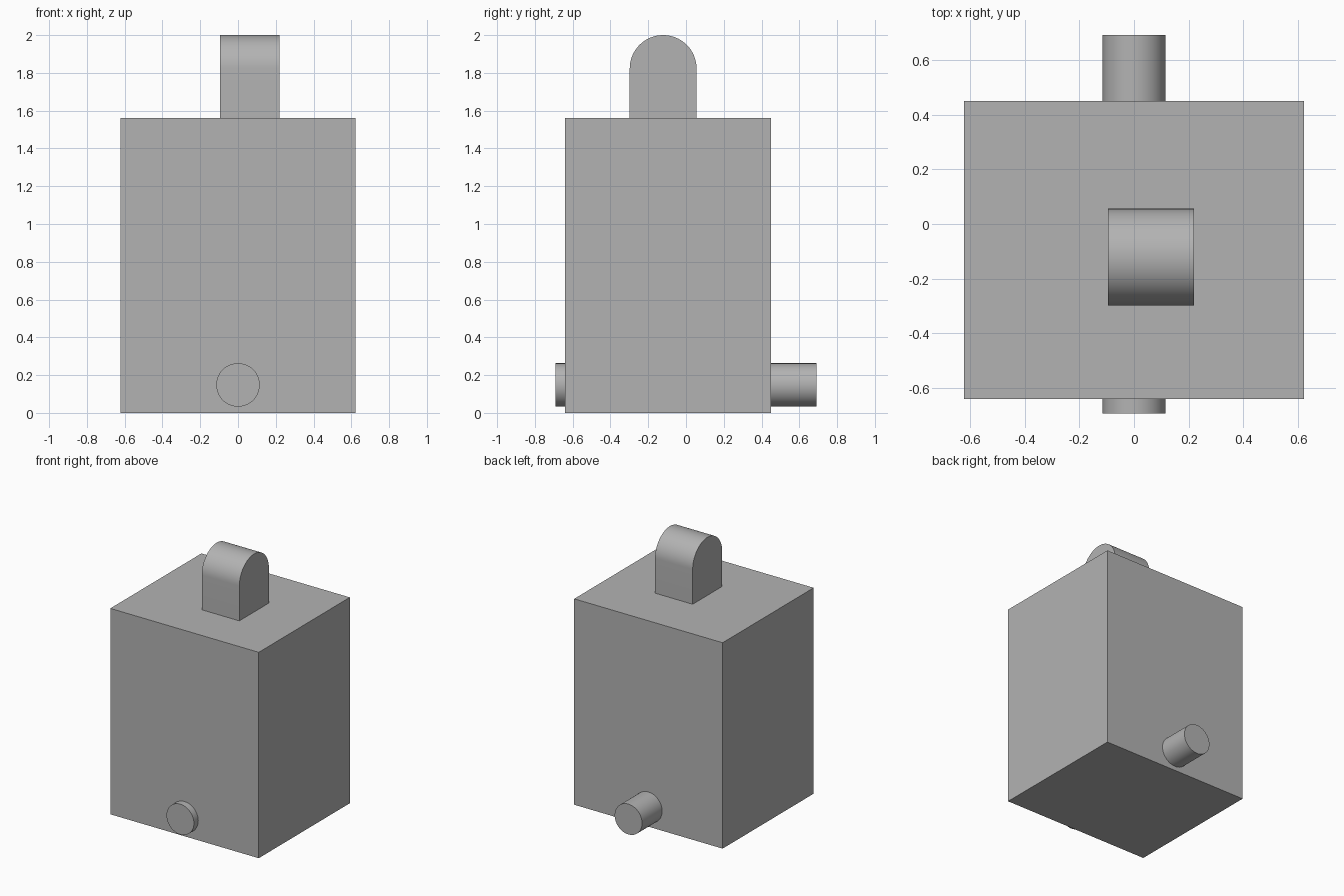
import bpy, bmesh, math

cube = bpy.data.objects.get("Cube")
if cube:
    bpy.data.objects.remove(cube, do_unlink=True)

grey = bpy.data.materials.new("plain grey")
grey.use_nodes = True
colour = (0.45, 0.45, 0.45, 1)
grey.diffuse_color = colour
grey.node_tree.nodes["Principled BSDF"].inputs["Base Color"].default_value = colour


def extrude_profile(name, points, offset):
    """Make a closed solid by extruding a flat outline along offset."""
    bm = bmesh.new()
    face = bm.faces.new([bm.verts.new(p) for p in points])
    result = bmesh.ops.extrude_face_region(bm, geom=[face], use_keep_orig=True)
    moved = [g for g in result["geom"] if isinstance(g, bmesh.types.BMVert)]
    bmesh.ops.translate(bm, verts=moved, vec=offset)
    bmesh.ops.recalc_face_normals(bm, faces=bm.faces)
    mesh = bpy.data.meshes.new(name)
    bm.to_mesh(mesh)
    bm.free()
    mesh.materials.append(grey)
    obj = bpy.data.objects.new(name, mesh)
    bpy.context.collection.objects.link(obj)
    bpy.ops.object.select_all(action="DESELECT")
    obj.select_set(True)
    bpy.context.view_layer.objects.active = obj
    bpy.ops.object.shade_smooth_by_angle(angle=math.radians(30))
    return obj


def arc(radius, start, end, steps):
    angles = [start + (end - start) * i / steps for i in range(steps + 1)]
    return [(radius * math.cos(a), radius * math.sin(a)) for a in angles]


# Main block
half, front, back, top = 0.622, -0.64, 0.45, 1.56
extrude_profile("body", [(-half, front, 0), (half, front, 0),
                         (half, back, 0), (-half, back, 0)], (0, 0, top))

# Round-topped lug, offset from the centre of the lid
r, cy, left, width = 0.177, -0.121, -0.095, 0.315
cz = 2 - r
outline = [(left, cy + y, cz + z) for y, z in arc(r, 0, math.pi, 32)]
outline += [(left, cy - r, top), (left, cy + r, top)]
extrude_profile("top_lug", outline, (width, 0, 0))

# Pins low on the front and back
circle = arc(0.115, 0, math.tau, 48)[:-1]
for name, y, reach in (("front_pin", front, -0.052), ("back_pin", back, 0.24)):
    extrude_profile(name, [(x, y, 0.148 + z) for x, z in circle], (0, reach, 0))
